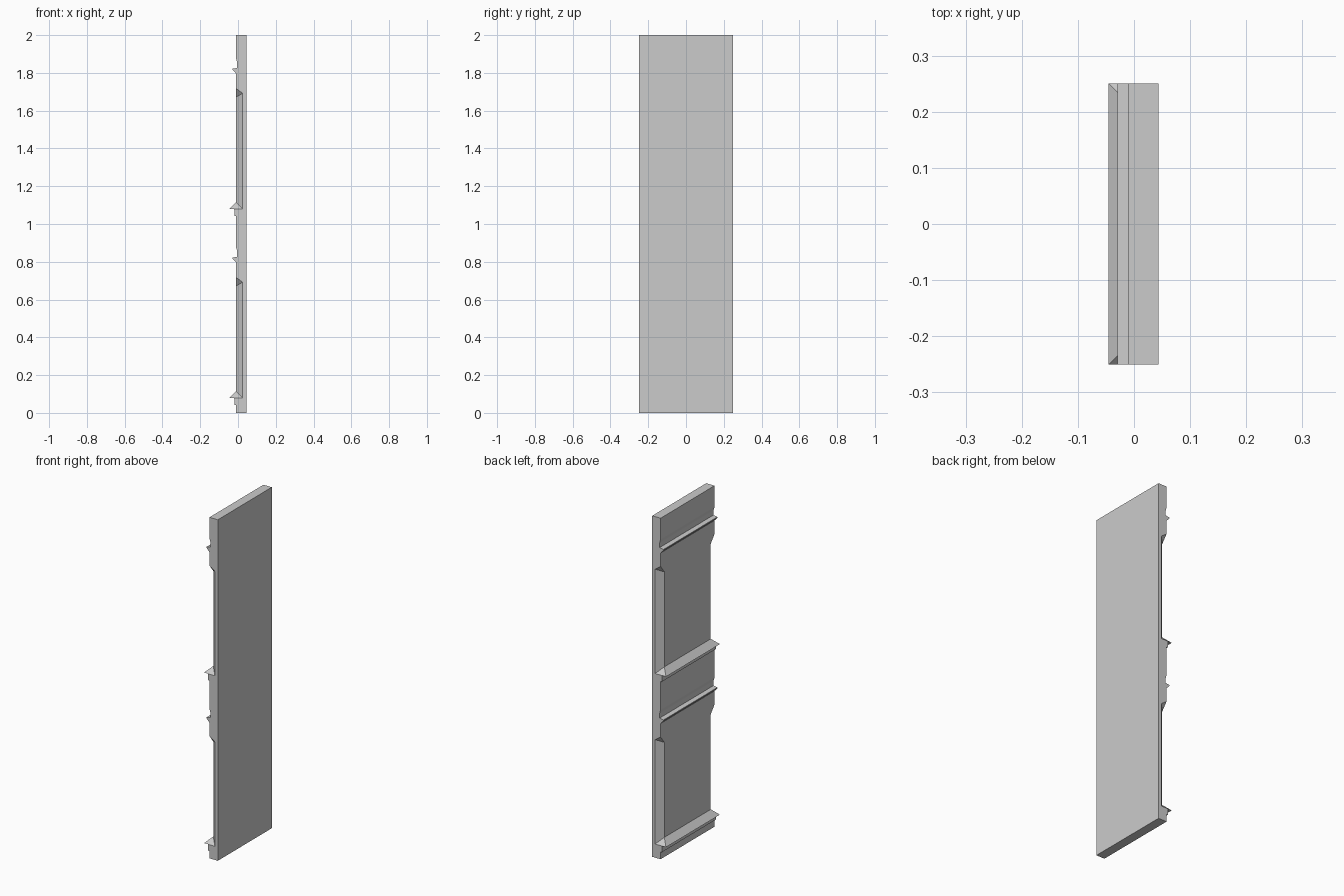
import bpy, bmesh

if "Cube" in bpy.data.objects:
    bpy.data.objects.remove(bpy.data.objects["Cube"])

BACK, FACE, HALF = 0.044, -0.01, 0.25
MODULES = (0.0, 1.0)


def finish(name, bm):
    bmesh.ops.recalc_face_normals(bm, faces=bm.faces[:])
    mesh = bpy.data.meshes.new(name)
    bm.to_mesh(mesh)
    bm.free()
    ob = bpy.data.objects.new(name, mesh)
    bpy.context.collection.objects.link(ob)
    return ob


def extrude(name, profile):
    """Run an x-z profile along the whole width of the panel."""
    bm = bmesh.new()
    face = bm.faces.new([bm.verts.new((x, -HALF, z)) for x, z in profile])
    geom = bmesh.ops.extrude_face_region(bm, geom=[face])["geom"]
    moved = [g for g in geom if isinstance(g, bmesh.types.BMVert)]
    bmesh.ops.translate(bm, verts=moved, vec=(0, 2 * HALF, 0))
    return finish(name, bm)


def add_hull(bm, points):
    verts = [bm.verts.new(p) for p in points]
    bmesh.ops.convex_hull(bm, input=verts)


# Wall slab with a shallow groove above each upper moulding
profile = [(BACK, 2), (BACK, 0), (FACE, 0)]
for z in MODULES:
    profile += [(FACE, z + 0.80), (-0.004, z + 0.815),
                (-0.004, z + 0.855), (FACE, z + 0.875)]
wall = extrude("wall_slab", profile + [(FACE, 2)])

# Cutter: stopped corner chamfers on both ends of each module
bm = bmesh.new()
for z in MODULES:
    for side in (-1, 1):
        points = []
        for x, y in ((0.045, 0.27), (-0.03, 0.195), (-0.03, 0.27)):
            stop = 0.717 - 0.714 * (x - FACE) + 1.286 * (y - HALF)
            points += [(x, side * y, z + 0.08), (x, side * y, z + stop)]
        add_hull(bm, points)
cutter = finish("chamfer_cutter", bm)
cutter.hide_render = True
cutter.hide_viewport = True
cut = wall.modifiers.new("corner_chamfers", 'BOOLEAN')
cut.operation = 'DIFFERENCE'
cut.solver = 'EXACT'
cut.object = cutter

for i, z in enumerate(MODULES):
    # Sloped ledge with hipped ends
    bm = bmesh.new()
    base = [(x, y, z + 0.08) for x in (-0.045, 0.025) for y in (-HALF, HALF)]
    ridge = [(FACE, y, z + 0.115) for y in (-0.215, 0.215)]
    add_hull(bm, base + ridge)
    finish(f"ledge_{i + 1}", bm)

    # Narrow fillet under the ledge
    extrude(f"ledge_fillet_{i + 1}", [(0, z + 0.08), (-0.02, z + 0.08),
                                      (-0.018, z + 0.043), (0, z + 0.04)])

    # Upper drip moulding
    extrude(f"upper_moulding_{i + 1}", [(0, z + 0.827), (-0.029, z + 0.822),
                                        (-0.029, z + 0.816), (-0.009, z + 0.795),
                                        (0, z + 0.795)])
